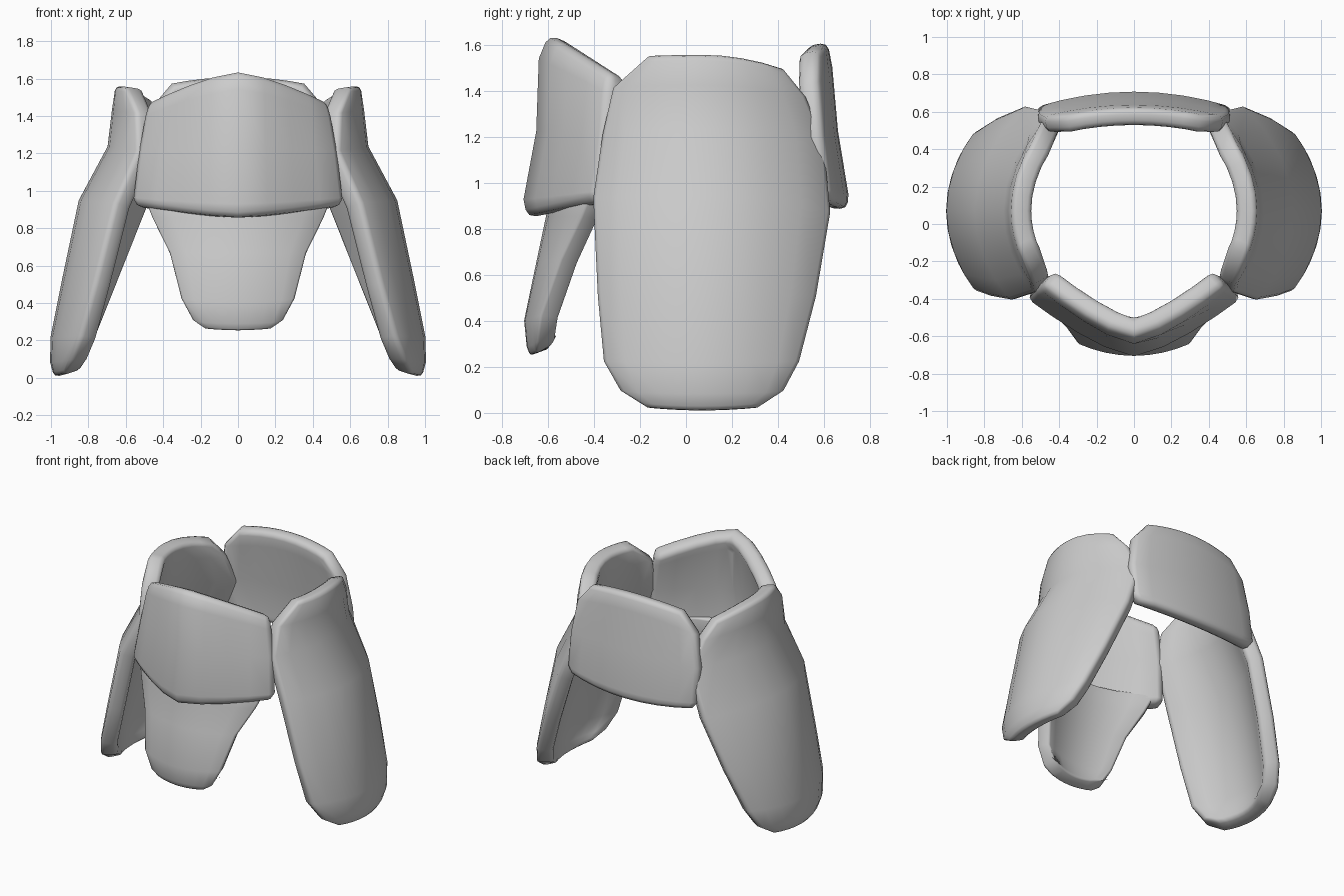
import bpy, bmesh, math
from mathutils import Vector

if "Cube" in bpy.data.objects:
    bpy.data.objects.remove(bpy.data.objects["Cube"])


def plate(name, rows, axis, power, thick, half_cols=4):
    """Curved armour plate: each row is (end, centre, end); bows along `axis`."""
    bm = bmesh.new()
    grid = []
    for a, c, b in rows:
        line = []
        for i in range(-half_cols, half_cols + 1):
            t = abs(i) / half_cols
            e = a if i < 0 else b
            co = [c[k] + (e[k] - c[k]) * (t if k == axis else t ** power) for k in range(3)]
            line.append(bm.verts.new(Vector(co)))
        grid.append(line)
    for r0, r1 in zip(grid, grid[1:]):
        for i in range(len(r0) - 1):
            bm.faces.new((r0[i], r0[i + 1], r1[i + 1], r1[i]))
    bmesh.ops.recalc_face_normals(bm, faces=bm.faces[:])
    me = bpy.data.meshes.new(name)
    bm.to_mesh(me)
    bm.free()
    ob = bpy.data.objects.new(name, me)
    bpy.context.collection.objects.link(ob)
    s = ob.modifiers.new("Thickness", 'SOLIDIFY')
    s.thickness = thick
    s.offset = 0
    b = ob.modifiers.new("Round rim", 'BEVEL')
    b.width = thick * 0.33
    b.segments = 2
    b.limit_method = 'ANGLE'
    b.angle_limit = math.radians(50)
    bpy.ops.object.select_all(action='DESELECT')
    bpy.context.view_layer.objects.active = ob
    ob.select_set(True)
    bpy.ops.object.shade_smooth_by_angle(angle=math.radians(50))
    return ob


def symmetric(profile):
    """Rows from (centre y, centre z, end x, end y, end z)."""
    return [((-x, y, z), (0, cy, cz), (x, y, z)) for cy, cz, x, y, z in profile]


# front belt plate with a central ridge
plate("front_belt_plate", symmetric([
    (-.545, 1.625, .45, -.285, 1.46),
    (-.585, 1.53, .475, -.30, 1.38),
    (-.595, 1.22, .51, -.315, 1.20),
    (-.65, .93, .54, -.35, .96),
    (-.635, .86, .525, -.36, .915),
]), 0, 1.35, .115)

# hanging flap under the front belt
plate("front_flap", symmetric([
    (-.55, .98, .49, -.37, .98),
    (-.565, .85, .44, -.42, .85),
    (-.605, .66, .35, -.51, .66),
    (-.66, .40, .29, -.595, .42),
    (-.65, .30, .23, -.61, .315),
    (-.637, .265, .16, -.615, .28),
]), 0, 2, .09)

# back belt plate
plate("back_belt_plate", symmetric([
    (.57, 1.605, .35, .535, 1.57),
    (.59, 1.50, .47, .53, 1.43),
    (.615, 1.22, .51, .55, 1.20),
    (.66, .95, .51, .58, .97),
    (.655, .89, .47, .59, .92),
]), 0, 2, .095)

# side hip plates: front y,z / back y,z / centre z / centre x
SIDE = [
    (-.145, 1.55, .40, 1.495, 1.555, .60),
    (-.30, 1.41, .50, 1.37, 1.42, .62),
    (-.345, 1.20, .575, 1.18, 1.22, .645),
    (-.385, .92, .605, .86, .93, .80),
    (-.365, .50, .545, .50, .50, .89),
    (-.34, .22, .475, .22, .21, .948),
    (-.27, .10, .41, .10, .09, .95),
    (-.145, .03, .29, .03, .018, .93),
]
for label, s in (("right", 1), ("left", -1)):
    rows = []
    for y0, z0, y1, z1, zc, x in SIDE:
        drop = lambda y: x - .9 * (y - .07) ** 2
        rows.append(((s * drop(y0), y0, z0), (s * x, .07, zc), (s * drop(y1), y1, z1)))
    plate(label + "_hip_plate", rows, 1, 2, .11)
